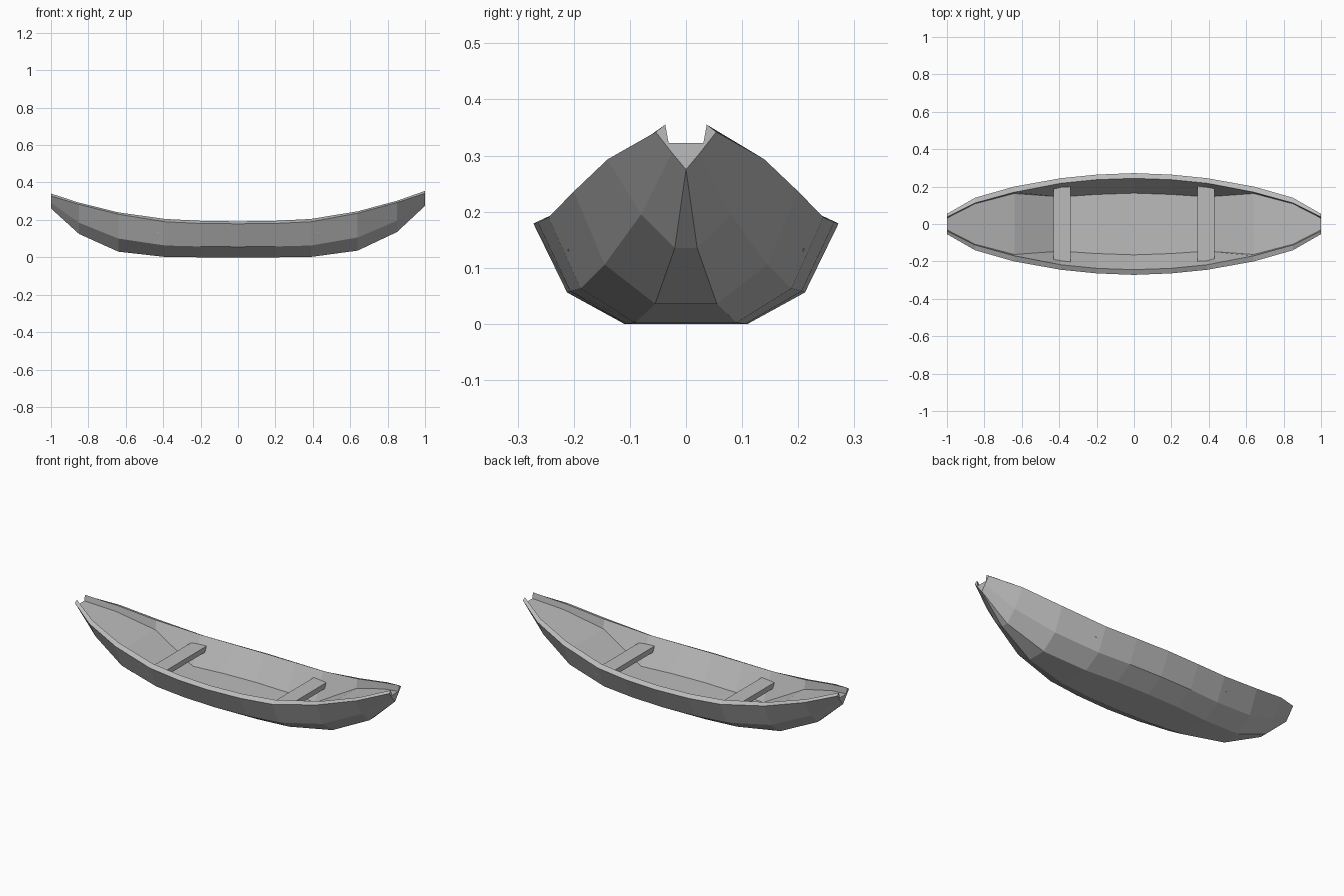
import bpy, bmesh

if "Cube" in bpy.data.objects:
    bpy.data.objects.remove(bpy.data.objects["Cube"])

grey = bpy.data.materials.new("plain_grey")
grey.diffuse_color = (0.5, 0.5, 0.5, 1)
grey.use_nodes = True
grey.node_tree.nodes["Principled BSDF"].inputs["Base Color"].default_value = grey.diffuse_color

# Half cross-sections from midship to the tip:
# x, then (y, z) of bottom, chine, outer rim, inner rim, floor edge
STATIONS = [
    (0.00, (.110, .000), (.212, .056), (.272, .179), (.244, .192), (.165, .055)),
    (0.20, (.106, .000), (.206, .058), (.264, .181), (.237, .195), (.158, .055)),
    (0.39, (.090, .002), (.188, .063), (.245, .190), (.218, .205), (.145, .052)),
    (0.64, (.055, .033), (.145, .103), (.200, .233), (.170, .243), (.163, .190)),
    (0.85, (.020, .130), (.080, .190), (.140, .288), (.112, .297), (.108, .262)),
    (1.00, (.000, .268), (.025, .298), (.054, .335), (.037, .348), (.031, .315)),
]


def finish(bm, name):
    bmesh.ops.remove_doubles(bm, verts=bm.verts, dist=0.0005)
    bmesh.ops.recalc_face_normals(bm, faces=bm.faces)
    mesh = bpy.data.meshes.new(name)
    bm.to_mesh(mesh)
    bm.free()
    mesh.materials.append(grey)
    ob = bpy.data.objects.new(name, mesh)
    bpy.context.collection.objects.link(ob)
    return ob


# Hull: closed shell lofted through mirrored stations, one end slightly higher
bm = bmesh.new()
rings = []
ends = [(-1, s) for s in reversed(STATIONS[1:])] + [(1, s) for s in STATIONS]
for side, (x, *pts) in ends:
    lift = 0.007 * side * x * x if x > 0.5 else 0
    loop = [(y, z) for y, z in pts] + [(-y, z) for y, z in reversed(pts)]
    rings.append([bm.verts.new((side * x, y, z + lift)) for y, z in loop])
n = len(rings[0])
for a, b in zip(rings, rings[1:]):
    for i in range(n):
        j = (i + 1) % n
        bm.faces.new((a[i], a[j], b[j], b[i]))
# end caps, built as strips so the notch above the floor stays open
for r in (rings[0], rings[-1]):
    for q in ((0, 1, 8, 9), (1, 4, 5, 8), (1, 2, 3, 4), (8, 5, 6, 7)):
        bm.faces.new([r[i] for i in q])
finish(bm, "hull")

# Two plank seats
for name, x in (("rear_seat", -0.385), ("front_seat", 0.385)):
    bm = bmesh.new()
    bmesh.ops.create_cube(bm, size=1)
    for v in bm.verts:
        v.co = (x + v.co.x * 0.09, v.co.y * 0.42, 0.145 + v.co.z * 0.03)
    finish(bm, name)
